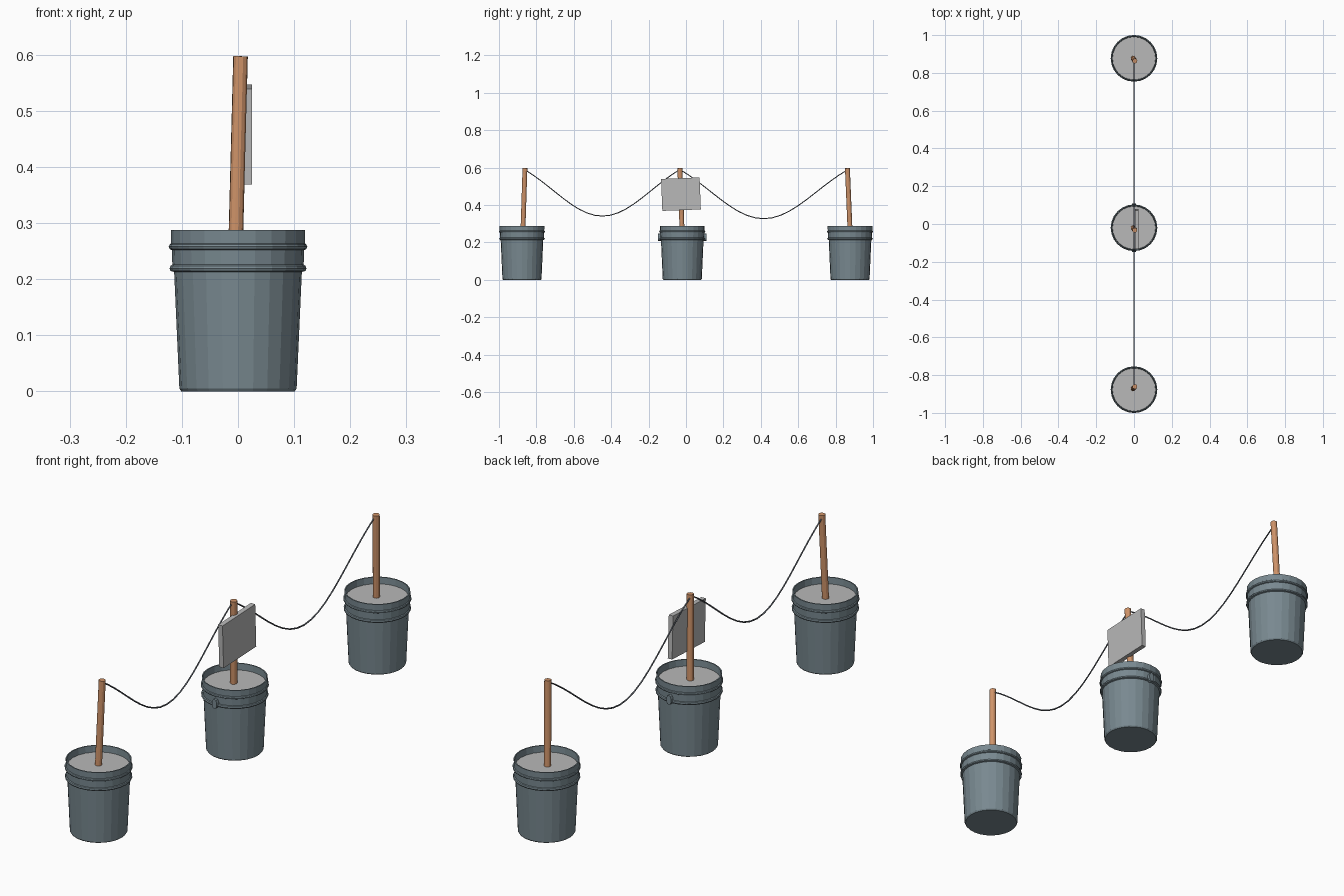
import bpy, bmesh, math
from mathutils import Vector, Matrix

if "Cube" in bpy.data.objects:
    bpy.data.objects.remove(bpy.data.objects["Cube"])


def material(name, rgb):
    m = bpy.data.materials.new(name)
    m.diffuse_color = (*rgb, 1)
    m.use_nodes = True
    m.node_tree.nodes["Principled BSDF"].inputs["Base Color"].default_value = m.diffuse_color
    return m


BUCKET = material("slate bucket", (0.19, 0.25, 0.28))
WOOD = material("wood", (0.62, 0.29, 0.14))
CONCRETE = material("light grey", (0.48, 0.48, 0.48))
ROPE = material("dark rope", (0.12, 0.135, 0.16))


def finish(name, bm, mat):
    bmesh.ops.recalc_face_normals(bm, faces=bm.faces)
    me = bpy.data.meshes.new(name)
    bm.to_mesh(me)
    bm.free()
    me.materials.append(mat)
    ob = bpy.data.objects.new(name, me)
    bpy.context.collection.objects.link(ob)
    return ob


def lathe(name, profile, y, mat, n=24):
    # Spin an (r, z) profile around a vertical axis; a radius of 0 closes it
    bm = bmesh.new()
    verts = [bm.verts.new((r, 0, z)) for r, z in profile]
    edges = [bm.edges.new(p) for p in zip(verts, verts[1:])]
    bmesh.ops.spin(bm, geom=verts + edges, axis=(0, 0, 1), cent=(0, 0, 0),
                   angle=2 * math.pi, steps=n, use_duplicate=False)
    bmesh.ops.remove_doubles(bm, verts=bm.verts, dist=1e-5)
    bmesh.ops.translate(bm, vec=(0, y, 0), verts=bm.verts)
    return finish(name, bm, mat)


def rod(name, a, b, r, mat, n=12, squash=1.0):
    # Cylinder between two points
    a, b = Vector(a), Vector(b)
    d = b - a
    rot = d.to_track_quat('Z', 'Y').to_matrix().to_4x4()
    bm = bmesh.new()
    bmesh.ops.create_cone(bm, cap_ends=True, segments=n, radius1=r, radius2=r,
                          depth=d.length, matrix=rot)
    bmesh.ops.scale(bm, vec=(1, 1, squash), verts=bm.verts)
    bmesh.ops.translate(bm, vec=(a + b) / 2, verts=bm.verts)
    return finish(name, bm, mat)


# Bucket outline: tapered wall, two ribs, rim, inner wall
OUTLINE = [(0, 0), (0.101, 0), (0.1045, 0.005), (0.1138, 0.213),
           (0.1205, 0.215), (0.122, 0.219), (0.1205, 0.224), (0.117, 0.226),
           (0.118, 0.252), (0.122, 0.254), (0.1235, 0.258), (0.122, 0.262),
           (0.119, 0.264), (0.1195, 0.288), (0.115, 0.288), (0.113, 0.25)]

# name, bucket y, post foot y (at z 0.29), post top y
STATIONS = [("front", -0.877, -0.871, -0.861),
            ("middle", -0.02, -0.022, -0.033),
            ("rear", 0.877, 0.876, 0.863)]

for name, y, foot, top in STATIONS:
    lathe(name + "_bucket", OUTLINE, y, BUCKET)
    lathe(name + "_concrete_fill", [(0, 0.262), (0.114, 0.262)], y, CONCRETE)
    low, high = Vector((-0.0035, foot, 0.29)), Vector((0.0045, top, 0.597))
    rod(name + "_post", low.lerp(high, -0.25), high, 0.013, WOOD)

# Handle lugs on the middle bucket
for s, name in ((-1, "front_lug"), (1, "rear_lug")):
    rod(name, (0, -0.02 + s * 0.112, 0.228), (0, -0.02 + s * 0.129, 0.228),
        0.011, BUCKET, 10, 1.8)

# Sign board, slightly crooked
bm = bmesh.new()
bmesh.ops.create_cube(bm, size=1, matrix=Matrix.Translation((0.0155, -0.027, 0.458))
                      @ Matrix.Rotation(math.radians(2.2), 4, 'X')
                      @ Matrix.Diagonal((0.019, 0.206, 0.171, 1)))
finish("sign_board", bm, CONCRETE)


# Sagging rope across all three posts
def sag(a, b, za, zb, low, steps=20):
    pts = []
    for i in range(steps + 1):
        t = i / steps
        u = abs(2 * t - 1)
        drop = 0.5 * (1 - u * u) + 0.25 * (1 + math.cos(math.pi * u))
        end = za if t < 0.5 else zb
        pts.append((0, a + (b - a) * t, end + (low - end) * drop))
    return pts


path = sag(-0.861, -0.033, 0.588, 0.59, 0.341)
path += sag(-0.033, 0.863, 0.59, 0.588, 0.327)[1:]
curve = bpy.data.curves.new("rope", 'CURVE')
curve.dimensions = '3D'
curve.bevel_depth = 0.003
curve.bevel_resolution = 1
curve.use_fill_caps = True
spline = curve.splines.new('POLY')
spline.points.add(len(path) - 1)
for p, co in zip(spline.points, path):
    p.co = (*co, 1)
curve.materials.append(ROPE)
rope = bpy.data.objects.new("rope", curve)
bpy.context.collection.objects.link(rope)
